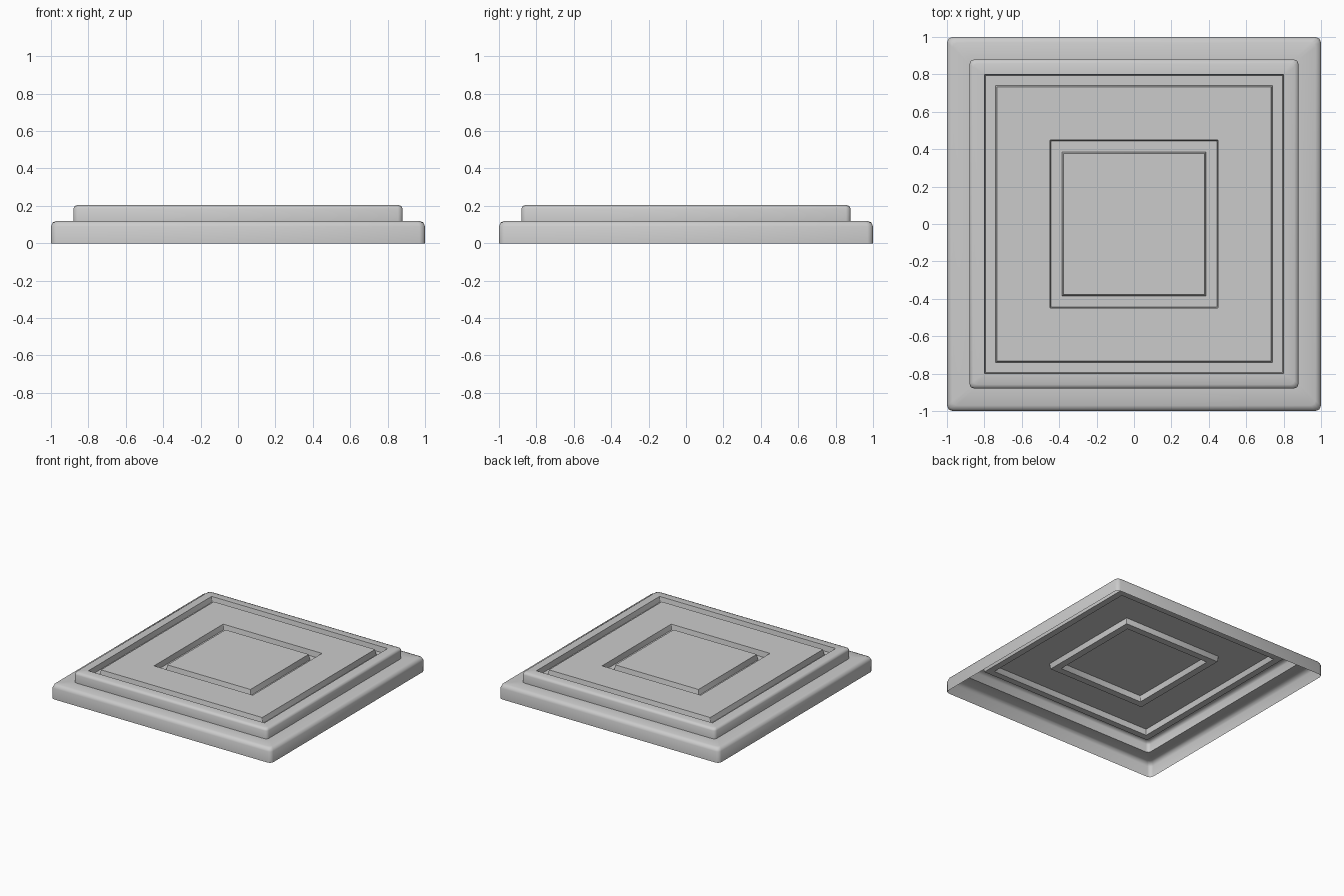
import bpy, bmesh, math

if "Cube" in bpy.data.objects:
    bpy.data.objects.remove(bpy.data.objects["Cube"])


def square_loop(bm, half, z, radius):
    """One square ring of vertices with three-point rounded corners."""
    loop = []
    for quarter in range(4):
        a = math.radians(45 + 90 * quarter)
        cx = math.copysign(half - radius, math.cos(a))
        cy = math.copysign(half - radius, math.sin(a))
        for step in (-45, 0, 45):
            t = a + math.radians(step)
            loop.append(bm.verts.new((cx + radius * math.cos(t),
                                      cy + radius * math.sin(t), z)))
    return loop


# Cross-section from outer foot to centre: half width, height, corner radius
profile = [
    # base slab with rounded top edge
    (1.0, 0.0, 0.03), (1.0, 0.09, 0.03), (0.991, 0.111, 0.028), (0.97, 0.12, 0.025),
    # raised tier
    (0.88, 0.12, 0.025), (0.88, 0.185, 0.025), (0.874, 0.198, 0.022), (0.858, 0.205, 0.02),
    # outer groove
    (0.80, 0.205, 0.002), (0.794, 0.16, 0.002), (0.741, 0.16, 0.002), (0.733, 0.205, 0.002),
    # inner groove around the centre panel
    (0.449, 0.205, 0.002), (0.443, 0.16, 0.002), (0.386, 0.16, 0.002), (0.378, 0.205, 0.002),
]

# Open-bottomed stepped plate
bm = bmesh.new()
loops = [square_loop(bm, *p) for p in profile]
for a, b in zip(loops, loops[1:]):
    n = len(a)
    for i in range(n):
        j = (i + 1) % n
        bm.faces.new((a[i], a[j], b[j], b[i]))
bm.faces.new(loops[-1])

mesh = bpy.data.meshes.new("stepped_plate")
bm.to_mesh(mesh)
bm.free()
plate = bpy.data.objects.new("stepped_plate", mesh)
bpy.context.collection.objects.link(plate)
bpy.context.view_layer.objects.active = plate
plate.select_set(True)
bpy.ops.object.shade_smooth_by_angle(angle=math.radians(50))
